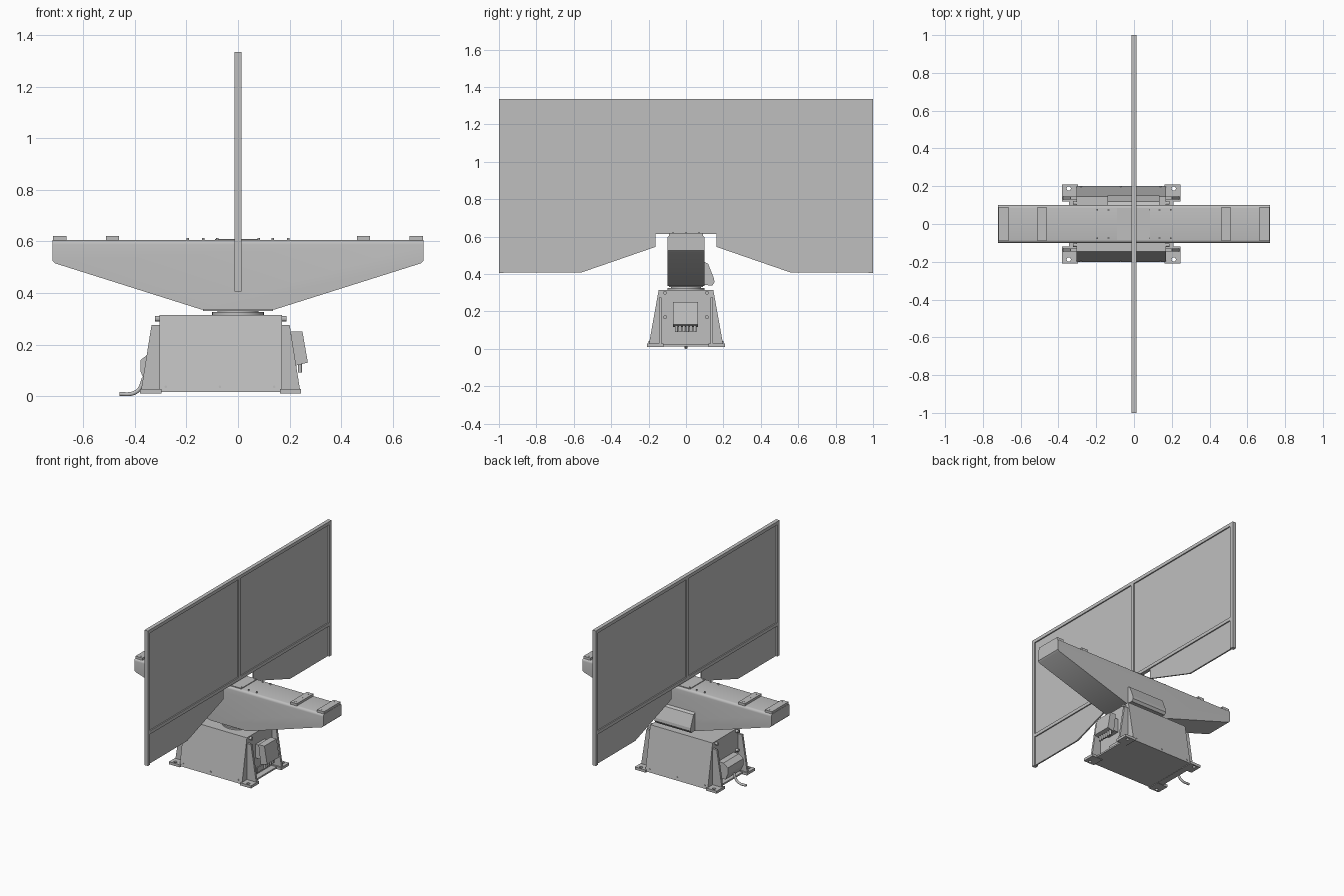
import bpy, bmesh, math
from mathutils import Matrix, Vector

if "Cube" in bpy.data.objects:
    bpy.data.objects.remove(bpy.data.objects["Cube"], do_unlink=True)

grey = bpy.data.materials.new("light_grey_metal")
grey.use_nodes = True
colour = (0.52, 0.52, 0.52, 1)
grey.diffuse_color = colour
grey.node_tree.nodes["Principled BSDF"].inputs["Base Color"].default_value = colour


def finish(name, bm):
    bmesh.ops.recalc_face_normals(bm, faces=bm.faces)
    mesh = bpy.data.meshes.new(name)
    bm.to_mesh(mesh)
    bm.free()
    mesh.materials.append(grey)
    obj = bpy.data.objects.new(name, mesh)
    bpy.context.collection.objects.link(obj)
    return obj


def add_prism(bm, points, axis, lo, hi):
    """Extrude a 2D outline along x, y or z; outline axes are the other two in order."""
    def place(p, t):
        co = list(p)
        co.insert("xyz".index(axis), t)
        return bm.verts.new(co)
    a = [place(p, lo) for p in points]
    b = [place(p, hi) for p in points]
    bm.faces.new(a)
    bm.faces.new(b[::-1])
    n = len(points)
    for i in range(n):
        bm.faces.new((a[i], a[(i + 1) % n], b[(i + 1) % n], b[i]))


def add_box(bm, x, y, z):
    add_prism(bm, [(x[0], y[0]), (x[1], y[0]), (x[1], y[1]), (x[0], y[1])], "z", *z)


def add_cyl(bm, centre, radius, depth, axis="z", sides=12):
    rot = {"x": Matrix.Rotation(math.pi / 2, 4, "Y"),
           "y": Matrix.Rotation(math.pi / 2, 4, "X"), "z": Matrix()}[axis]
    bmesh.ops.create_cone(bm, cap_ends=True, segments=sides, radius1=radius, radius2=radius,
                          depth=depth, matrix=Matrix.Translation(Vector(centre)) @ rot)


def boxes(name, *items):
    bm = bmesh.new()
    for item in items:
        add_box(bm, *item)
    return finish(name, bm)


def prism(name, points, axis, lo, hi):
    bm = bmesh.new()
    add_prism(bm, points, axis, lo, hi)
    return finish(name, bm)


def smooth(obj):
    bpy.ops.object.select_all(action="DESELECT")
    obj.select_set(True)
    bpy.context.view_layer.objects.active = obj
    bpy.ops.object.shade_smooth_by_angle()


# Divider screen: frame bars and thin infill sheets
F = (-0.013, 0.013)
boxes("screen_frame",
      (F, (-1, -0.975), (0.405, 1.335)),
      (F, (0.975, 1), (0.405, 1.335)),
      (F, (-0.975, 0.975), (1.312, 1.335)),
      (F, (-0.975, 0.975), (0.615, 0.638)),
      (F, (-0.012, 0.012), (0.638, 1.312)))
S = (-0.005, 0.005)
for side, label in ((-1, "front"), (1, "back")):
    y0, y1 = sorted((side * 0.012, side * 0.975))
    boxes(f"{label}_upper_sheet", (S, (y0, y1), (0.638, 1.312)))
    prism(f"{label}_lower_sheet",
          [(side * y, z) for y, z in ((0.975, 0.408), (0.56, 0.408), (0.163, 0.545),
                                      (0.163, 0.615), (0.975, 0.615))], "x", *S)

# Tapered swing beam with rounded long top edges
half = [(0.14, 0.335), (0.71, 0.515), (0.72, 0.525), (0.72, 0.605)]
bm = bmesh.new()
add_prism(bm, half + [(-x, z) for x, z in reversed(half)], "y", -0.1, 0.1)
top = [e for e in bm.edges if all(v.co.z > 0.6 for v in e.verts)
       and abs(e.verts[0].co.y - e.verts[1].co.y) < 1e-5]
bmesh.ops.bevel(bm, geom=top, offset=0.016, segments=4, profile=0.5, affect="EDGES")
smooth(finish("swing_beam", bm))

# Mounting pads near the beam ends, with bolt heads
pads, pad_bolts = bmesh.new(), bmesh.new()
for side in (-1, 1):
    for x0, x1 in ((0.462, 0.512), (0.665, 0.718)):
        add_box(pads, sorted((side * x0, side * x1)), (-0.09, 0.09), (0.603, 0.62))
        for y in (-0.07, 0, 0.07):
            add_cyl(pad_bolts, (side * (x0 + x1) / 2, y, 0.62), 0.006, 0.003)
finish("beam_pads", pads)
finish("pad_bolts", pad_bolts)

# Screen mounting plate and its bolts
boxes("screen_mount_plate", ((-0.09, 0.085), (-0.085, 0.085), (0.603, 0.61)))
bm = bmesh.new()
for x in (-0.195, -0.135, -0.08, 0.08, 0.135, 0.195):
    for y in (-0.075, 0.075):
        add_cyl(bm, (x, y, 0.608), 0.005, 0.012)
finish("beam_top_bolts", bm)

# Sloped cover on the back of the beam
prism("beam_side_cover", [(0.098, 0.342), (0.14, 0.338), (0.152, 0.355), (0.15, 0.375),
                          (0.118, 0.455), (0.098, 0.465)], "x", -0.14, 0.135)

# Turntable between base and beam
bm = bmesh.new()
add_cyl(bm, (0, 0, 0.319), 0.1, 0.014, sides=48)
add_cyl(bm, (0, 0, 0.331), 0.08, 0.014, sides=48)
smooth(finish("turntable", bm))
boxes("beam_bottom_plate", ((-0.135, 0.135), (-0.09, 0.09), (0.33, 0.338)))

# Tapered base housing
prism("base_housing", [(-0.2, 0.015), (0.2, 0.015), (0.146, 0.315), (-0.146, 0.315)],
      "x", -0.305, 0.17)

# Details repeated on both ends of the base, measured from its middle
MID = -0.0675
ribs, feet, cutter, bolts = (bmesh.new() for _ in range(4))
for sx in (-1, 1):
    for sy in (-1, 1):
        add_prism(ribs, [(MID + sx * x, z) for x, z in ((0.235, 0.025), (0.308, 0.025),
                                                       (0.268, 0.275), (0.235, 0.275))],
                  "y", *sorted((sy * 0.13, sy * 0.145)))
        add_box(feet, sorted((MID + sx * 0.23, MID + sx * 0.3125)),
                sorted((sy * 0.12, sy * 0.208)), (0.01, 0.028))
        add_cyl(cutter, (MID + sx * 0.278, sy * 0.188, 0.02), 0.011, 0.06, sides=16)
        for y, z in ((0.112, 0.17), (0.112, 0.3)):
            add_cyl(bolts, (MID + sx * 0.245, sy * y, z), 0.01, 0.02, "x")
for x in (-0.28, -0.07, 0.14):
    for sy in (-1, 1):
        add_cyl(bolts, (x, sy * 0.196, 0.036), 0.005, 0.008, "y")
finish("base_ribs", ribs)
finish("base_bolts", bolts)
foot_obj = finish("base_feet", feet)
hole_obj = finish("foot_hole_cutter", cutter)
hole_obj.hide_render = True
hole_obj.hide_viewport = True
mod = foot_obj.modifiers.new("holes", "BOOLEAN")
mod.object = hole_obj
mod.operation = "DIFFERENCE"
boxes("base_floor_lips", ((-0.345, -0.3), (-0.125, 0.125), (0.013, 0.024)),
      ((0.165, 0.21), (-0.125, 0.125), (0.013, 0.024)))

# Drive unit on the left end
prism("drive_box", [(0.205, 0.25), (0.25, 0.25), (0.271, 0.13), (0.222, 0.118)],
      "y", -0.07, 0.063)
boxes("drive_mount", ((0.165, 0.215), (-0.05, 0.045), (0.14, 0.235)))
bm = bmesh.new()
for i in range(6):
    add_cyl(bm, (0.24, -0.052 + i * 0.02, 0.11), 0.008, 0.038)
finish("drive_connectors", bm)
boxes("end_label_plate", ((0.168, 0.176), (-0.04, 0.05), (0.035, 0.07)))

# Connection box with cable on the right end
prism("connection_box", [(-0.3, 0.165), (-0.345, 0.165), (-0.378, 0.14), (-0.378, 0.095),
                         (-0.36, 0.055), (-0.3, 0.055)], "y", -0.085, 0.085)
curve = bpy.data.curves.new("power_cable", "CURVE")
curve.dimensions = "3D"
curve.bevel_depth = 0.008
curve.bevel_resolution = 3
spline = curve.splines.new("BEZIER")
path = [(-0.365, 0, 0.07), (-0.385, 0, 0.025), (-0.41, 0, 0.01), (-0.46, 0, 0.008)]
spline.bezier_points.add(len(path) - 1)
for point, co in zip(spline.bezier_points, path):
    point.co = co
    point.handle_left_type = point.handle_right_type = "AUTO"
curve.use_fill_caps = True
curve.materials.append(grey)
bpy.context.collection.objects.link(bpy.data.objects.new("power_cable", curve))
